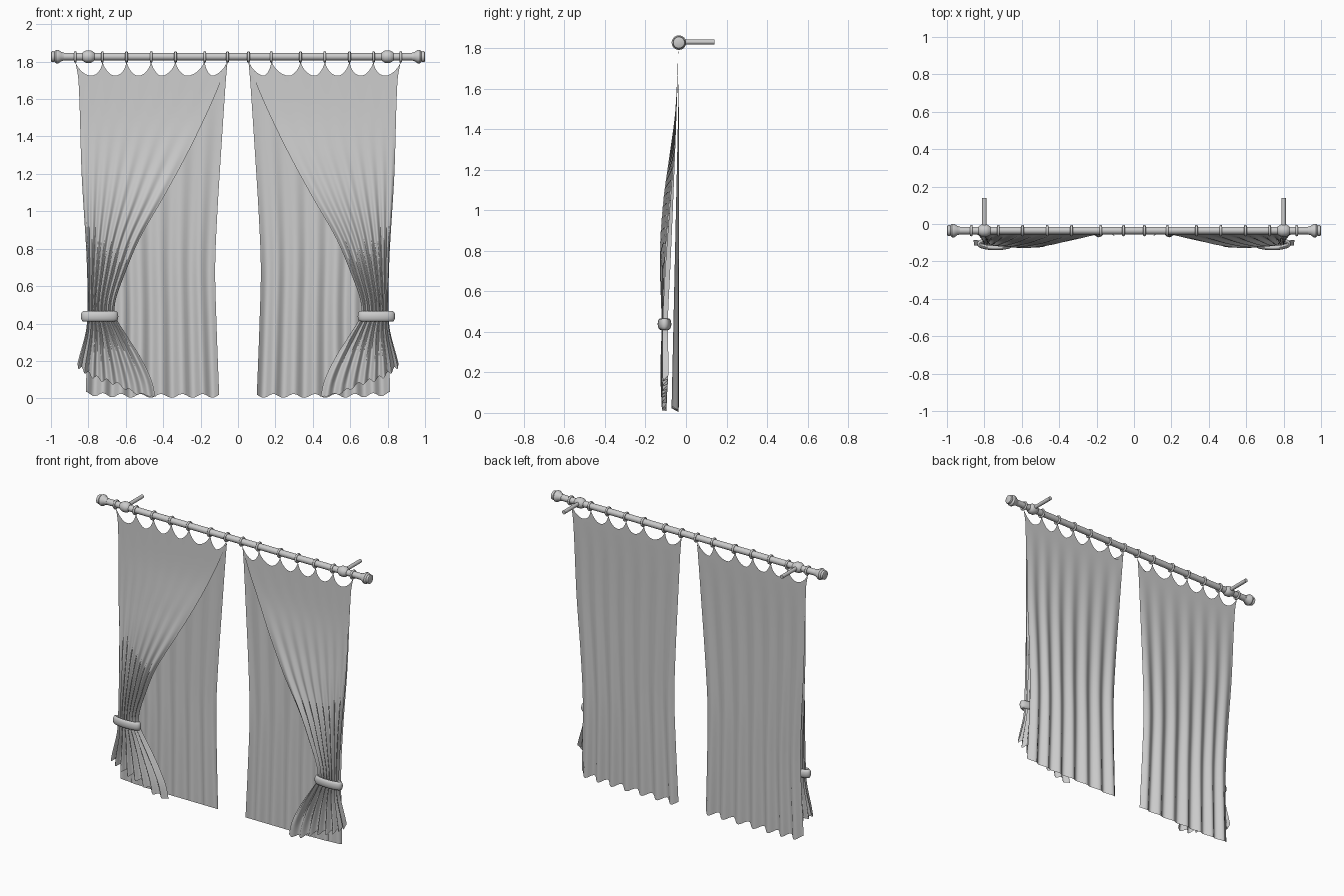
import bpy, math
from mathutils import Vector

if "Cube" in bpy.data.objects:
    bpy.data.objects.remove(bpy.data.objects["Cube"])

gray = bpy.data.materials.new("soft gray")
gray.diffuse_color = (0.6, 0.6, 0.6, 1)
gray.use_nodes = True
gray.node_tree.nodes["Principled BSDF"].inputs["Base Color"].default_value = gray.diffuse_color

ROD_Y, ROD_Z = -0.035, 1.827
RINGS = [-0.87, -0.725, -0.596, -0.464, -0.334, -0.178, -0.056]


def make(name, verts, faces, angle=40):
    me = bpy.data.meshes.new(name)
    me.from_pydata(verts, [], faces)
    me.materials.append(gray)
    me.shade_smooth()
    me.set_sharp_from_angle(angle=math.radians(angle))
    ob = bpy.data.objects.new(name, me)
    bpy.context.collection.objects.link(ob)
    return ob


def curve(points):
    """Smooth function through (position, value) points."""
    pts = sorted(points)
    n = len(pts)
    slope = []
    for i in range(n):
        a, b = pts[max(i - 1, 0)], pts[min(i + 1, n - 1)]
        slope.append((b[1] - a[1]) / (b[0] - a[0]))

    def f(p):
        p = min(max(p, pts[0][0]), pts[-1][0])
        i = 0
        while i < n - 2 and p > pts[i + 1][0]:
            i += 1
        (p0, v0), (p1, v1) = pts[i], pts[i + 1]
        h = p1 - p0
        t = (p - p0) / h
        return (v0 * (1 + 2 * t) * (1 - t) ** 2 + v1 * t * t * (3 - 2 * t)
                + h * t * (1 - t) * (slope[i] * (1 - t) - slope[i + 1] * t))
    return f


def lathe(name, profile, origin, axis, seg=24):
    """Revolve (distance along axis, radius) points around an axis."""
    q = Vector((0, 0, 1)).rotation_difference(Vector(axis))
    verts, faces = [], []
    for d, r in profile:
        for k in range(seg):
            a = 2 * math.pi * k / seg
            verts.append(q @ Vector((r * math.cos(a), r * math.sin(a), d)) + Vector(origin))
    for i in range(len(profile) - 1):
        for k in range(seg):
            j = (k + 1) % seg
            faces.append((i * seg + k, i * seg + j, (i + 1) * seg + j, (i + 1) * seg + k))
    faces.append(tuple(reversed(range(seg))))
    faces.append(tuple(range((len(profile) - 1) * seg, len(profile) * seg)))
    return make(name, verts, faces)


def loop(name, centre, ax, ay, tube_r, tube_h, upright=False, nu=32, nv=12):
    """Closed oval tube; upright loops hang around the rod."""
    verts, faces = [], []
    for i in range(nu):
        a = 2 * math.pi * i / nu
        nrm = Vector((math.cos(a) / ax, math.sin(a) / ay)).normalized()
        for j in range(nv):
            b = 2 * math.pi * j / nv
            p = ax * math.cos(a) + nrm.x * tube_r * math.cos(b)
            q = ay * math.sin(a) + nrm.y * tube_r * math.cos(b)
            h = tube_h * math.sin(b)
            verts.append(Vector(centre) + Vector((h, p, q) if upright else (p, q, h)))
            i2, j2 = (i + 1) % nu, (j + 1) % nv
            faces.append((i * nv + j, i2 * nv + j, i2 * nv + j2, i * nv + j2))
    return make(name, verts, faces, 60)


# Column positions across a panel, clustered near each ring, with scallop depth
columns = []
width = RINGS[-1] - RINGS[0]
for a, b in zip(RINGS, RINGS[1:]):
    for k in range(16):
        s = 0.5 - 0.5 * math.cos(math.pi * k / 16)
        columns.append(((a + (b - a) * s - RINGS[0]) / width, (4 * s * (1 - s)) ** 0.6))
columns.append((1.0, 0.0))


def cloth(name, side, outer, inner, depth, hem, drop, rows=60):
    """Draped sheet between an outer and an inner edge."""
    verts, faces = [], []
    nc = len(columns)
    for u, scallop in columns:
        top, low = 1.805 - drop * scallop, hem(u)
        for r in range(rows + 1):
            z = top + (low - top) * r / rows
            x = outer(z) + (inner(z) - outer(z)) * u
            verts.append((x * -side, depth(u, z), z))
    n = rows + 1
    for i in range(nc - 1):
        for r in range(rows):
            f = (i * n + r, i * n + r + 1, (i + 1) * n + r + 1, (i + 1) * n + r)
            faces.append(f if side < 0 else f[::-1])
    return make(name, verts, faces, 80)


# Rear panel shape
rear_outer = curve([(0, -0.815), (0.5, -0.80), (0.8, -0.81), (1.2, -0.835), (1.7, -0.853), (1.81, -0.872)])
rear_inner = curve([(0, -0.10), (0.4, -0.115), (0.7, -0.122), (1.0, -0.11), (1.4, -0.085),
                    (1.7, -0.065), (1.81, -0.055)])


def rear_fold(u):
    return math.cos(2 * math.pi * 7 * u + 0.9 * math.sin(5 * u))


def rear_depth(u, z):
    g = max(0.0, 1 - z / 1.7)
    return -0.034 - 0.018 * g * (1.1 + rear_fold(u))


def rear_hem(u):
    return 0.013 + 0.010 * rear_fold(u) + 0.012 * abs(2 * u - 1) ** 3 * (u < 0.5)


# Front panel shape, gathered at the tieback
front_outer = curve([(0.1, -0.875), (0.2, -0.855), (0.35, -0.815), (0.44, -0.805), (0.6, -0.805),
                     (0.8, -0.812), (1.2, -0.836), (1.7, -0.853), (1.81, -0.872)])
front_inner = curve([(0, -0.44), (0.1, -0.463), (0.235, -0.53), (0.36, -0.61), (0.44, -0.655),
                     (0.52, -0.655), (0.66, -0.607), (0.85, -0.527), (1.09, -0.39), (1.33, -0.26),
                     (1.59, -0.136), (1.75, -0.072), (1.81, -0.055)])
y_outer = curve([(0, -0.098), (0.44, -0.102), (0.7, -0.09), (1.1, -0.066), (1.5, -0.046), (1.81, -0.037)])
y_inner = curve([(0, -0.108), (0.2, -0.112), (0.44, -0.108), (0.8, -0.12), (1.05, -0.108),
                 (1.25, -0.083), (1.5, -0.052), (1.81, -0.037)])
fold_size = curve([(0, 0.011), (0.2, 0.015), (0.44, 0.013), (0.7, 0.012), (1.1, 0.005), (1.5, 0), (1.81, 0)])
front_low = curve([(0, 0.175), (0.25, 0.115), (0.55, 0.075), (0.75, 0.03), (1, 0.008)])


def front_fold(u):
    return math.cos(2 * math.pi * 8 * u ** 0.8)


def front_depth(u, z):
    return y_outer(z) + (y_inner(z) - y_outer(z)) * u ** 0.7 + fold_size(z) * front_fold(u)


def front_hem(u):
    return front_low(u) + 0.011 * front_fold(u) * (1 - u ** 4)


# Rod
lathe("curtain_rod", [(-0.95, 0.02), (0.95, 0.02)], (0, ROD_Y, ROD_Z), (1, 0, 0))

finial = [(0.93, 0.021), (0.945, 0.025), (0.961, 0.036), (0.972, 0.036), (0.982, 0.027),
          (0.988, 0.030), (0.997, 0.028), (1.0, 0.022)]
collar = [(0.768, 0.021), (0.776, 0.027), (0.787, 0.033), (0.813, 0.033), (0.824, 0.027), (0.832, 0.021)]

for side, label in ((-1, "right"), (1, "left")):
    s = -side  # direction along x
    # Rod end and wall bracket
    lathe("finial_" + label, finial, (0, ROD_Y, ROD_Z), (s, 0, 0))
    lathe("bracket_collar_" + label, collar, (0, ROD_Y, ROD_Z), (s, 0, 0))
    lathe("bracket_arm_" + label, [(0, 0.012), (0.175, 0.012)], (s * 0.8, ROD_Y, 1.83), (0, 1, 0), 16)
    # Rings
    for i, x in enumerate(RINGS):
        loop(f"ring_{label}_{i + 1}", (-s * x, ROD_Y, ROD_Z - 0.002), 0.025, 0.025, 0.006, 0.007,
             True, 24, 8)
    # Cloth panels and tieback
    cloth("rear_curtain_" + label, -s, rear_outer, rear_inner, rear_depth, rear_hem, 0.085)
    cloth("front_curtain_" + label, -s, front_outer, front_inner, front_depth, front_hem, 0.08)
    loop("tieback_" + label, (s * 0.74, -0.106, 0.438), 0.087, 0.021, 0.013, 0.028)
